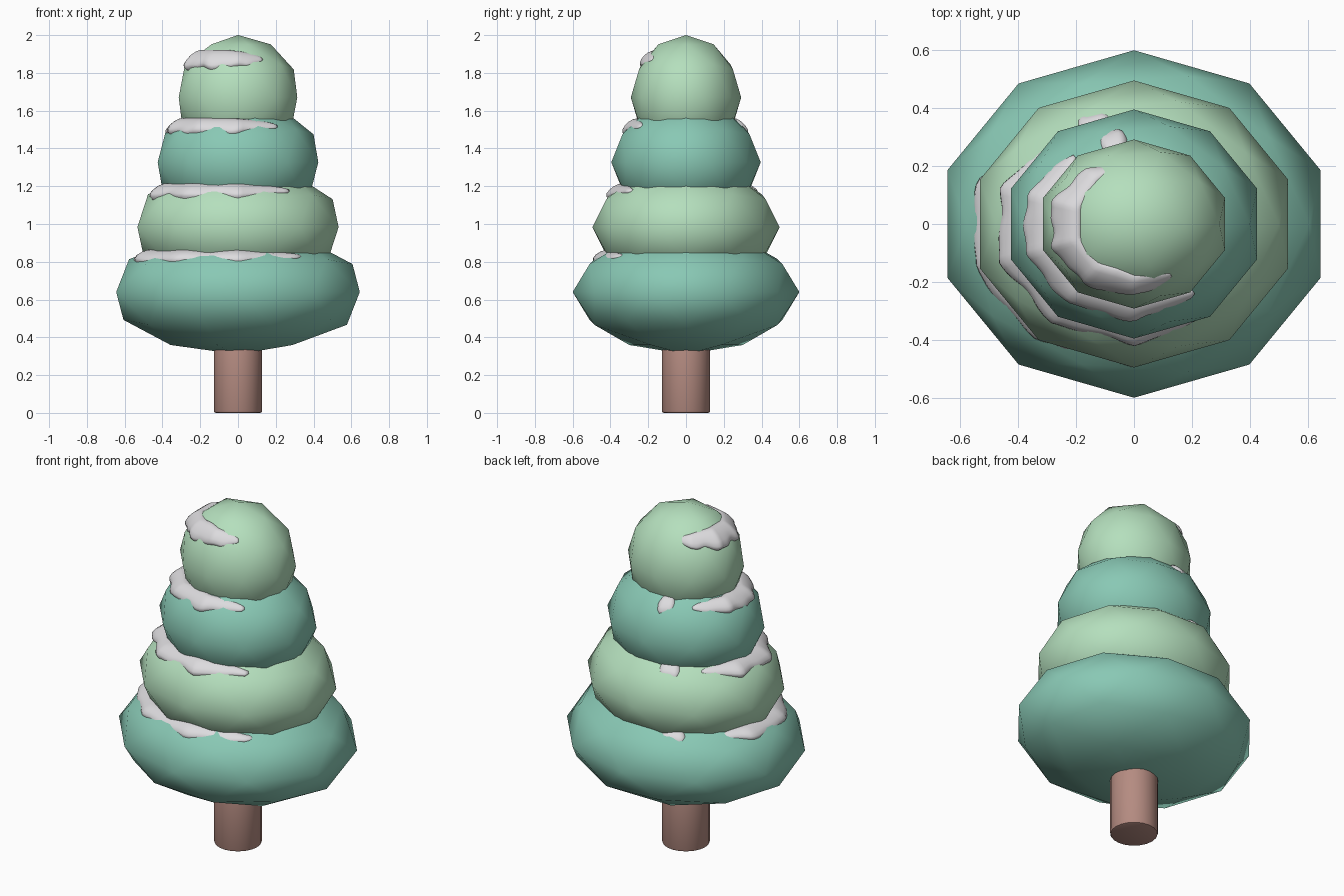
import bpy, bmesh
from math import sin, cos, pi, radians

cube = bpy.data.objects.get("Cube")
if cube:
    bpy.data.objects.remove(cube)


def material(name, rgb):
    mat = bpy.data.materials.new(name)
    mat.use_nodes = True
    mat.diffuse_color = (*rgb, 1)
    mat.node_tree.nodes["Principled BSDF"].inputs["Base Color"].default_value = (*rgb, 1)
    return mat


teal = material("teal_green", (0.25, 0.58, 0.46))
light = material("light_green", (0.46, 0.74, 0.51))
white = material("snow_white", (0.72, 0.71, 0.73))
brown = material("trunk_brown", (0.46, 0.26, 0.22))


def finish(bm, name, mat, sharp=None):
    bmesh.ops.recalc_face_normals(bm, faces=bm.faces)
    mesh = bpy.data.meshes.new(name)
    bm.to_mesh(mesh)
    bm.free()
    mesh.materials.append(mat)
    mesh.shade_smooth()
    obj = bpy.data.objects.new(name, mesh)
    bpy.context.collection.objects.link(obj)
    if sharp:
        mesh.set_sharp_from_angle(angle=radians(sharp))
    return obj


def foliage(name, width, z, mat):
    bm = bmesh.new()
    bmesh.ops.create_icosphere(bm, subdivisions=2, radius=1)
    for v in bm.verts:
        v.co = (v.co.x * width, v.co.y * width * 0.885, z + v.co.z * 0.33)
    finish(bm, name, mat)


def snow(name, reach, z, tilt, start, end, size):
    """Tapered ten-sided band of snow lying on a tier, with a wavy lower edge."""
    bm = bmesh.new()
    tilt = radians(tilt)
    steps = max(8, round((end - start) / 3))
    sides, rings = 12, []
    for i in range(steps + 1):
        u = i / steps
        deg = start + (end - start) * u
        t = radians(deg)
        facet = cos(pi / 10) / cos(radians((deg + 18) % 36 - 18))
        taper = min(1, (0.02 + 5 * u * (1 - u))) ** 0.5
        wave = 0.1 * sin(9 * t + z * 7) + 0.07 * sin(17 * t + z * 3)
        ring = []
        for j in range(sides):
            a = 2 * pi * j / sides
            along = cos(a) * size * taper * (1 + (wave if cos(a) > 0 else 0))
            out = sin(a) * (0.027 if sin(a) > 0 else 0.075) * taper
            r = (reach + along * cos(tilt) + out * sin(tilt)) * facet
            h = z - along * sin(tilt) + out * cos(tilt)
            ring.append(bm.verts.new((r * cos(t), r * sin(t) * 0.86, h)))
        rings.append(ring)
    for a, b in zip(rings, rings[1:]):
        for j in range(sides):
            k = (j + 1) % sides
            bm.faces.new((a[j], a[k], b[k], b[j]))
    bm.faces.new(rings[0])
    bm.faces.new(rings[-1])
    finish(bm, name, white)


# Trunk with a softened rim
bm = bmesh.new()
bmesh.ops.create_cone(bm, cap_ends=True, segments=20, radius1=0.128, radius2=0.128, depth=0.45)
bmesh.ops.translate(bm, verts=bm.verts, vec=(0, 0, 0.225))
rim = [e for e in bm.edges if abs(e.verts[0].co.z - e.verts[1].co.z) < 0.01]
bmesh.ops.bevel(bm, geom=rim, offset=0.01, segments=2, affect='EDGES', profile=0.5)
finish(bm, "trunk", brown, 40)

# Four stacked foliage tiers
for i, (name, width) in enumerate((("bottom", 0.678), ("lower", 0.56), ("upper", 0.447), ("top", 0.33))):
    foliage(name + "_foliage", width, 0.64 + 0.3435 * i, light if i % 2 else teal)

# Snow bands: reach, height, tilt, start and end angle, half length
bands = (("bottom", 0.522, 0.829, 24, 137, 311, 0.065),
         ("lower", 0.432, 1.178, 28, 133, 309, 0.065),
         ("upper", 0.343, 1.520, 34, 127, 307, 0.062),
         ("top", 0.245, 1.874, 40, 112, 302, 0.068))
for name, reach, z, tilt, start, end, size in bands:
    snow(name + "_snow", reach, z, tilt, start, end, size)
    # Small separate drift at the back
    if name != "top":
        snow(name + "_snow_drift", reach, z, tilt, start - 33, start - 16, size)
